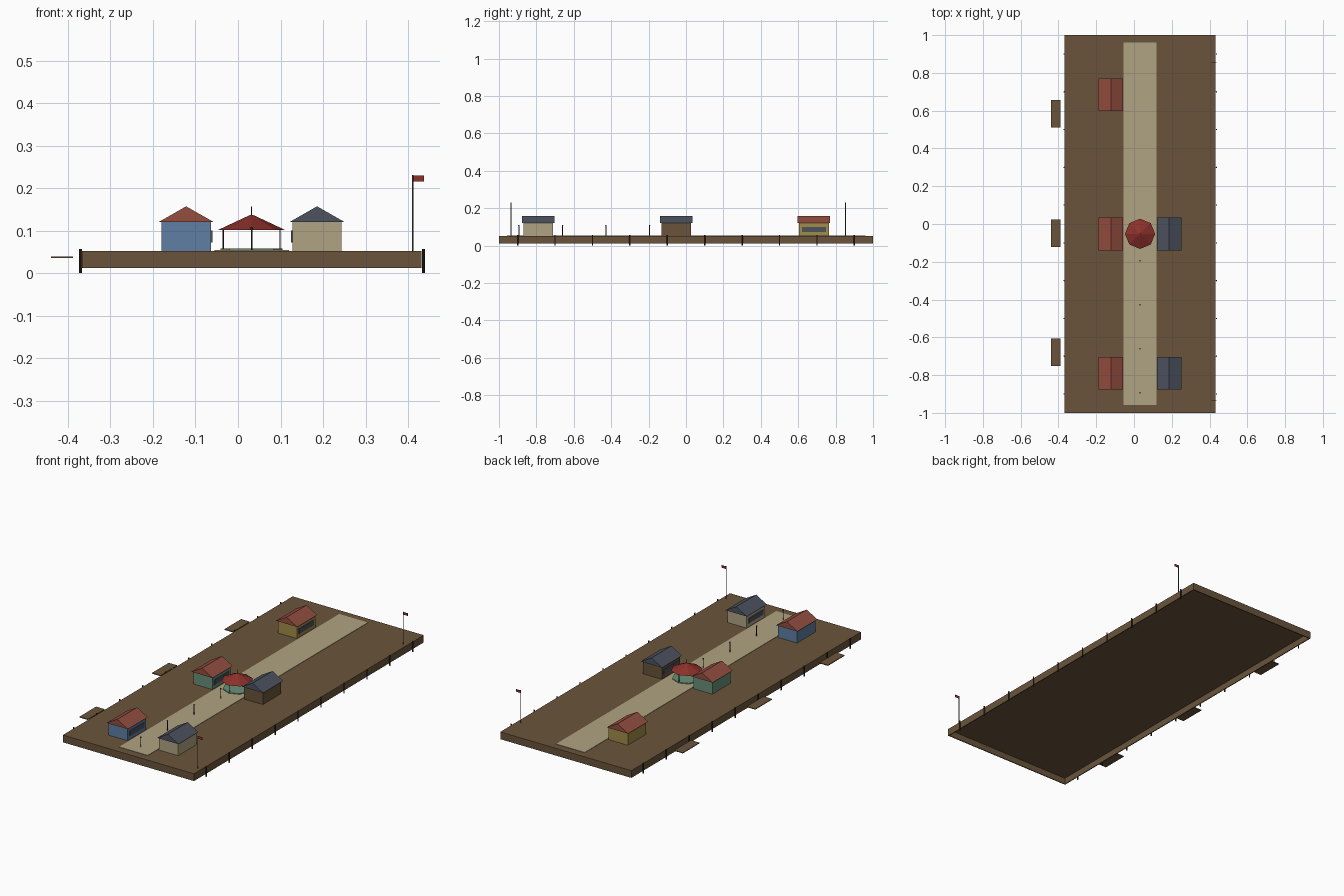
import bpy
import math

cube = bpy.data.objects.get("Cube")
if cube:
    bpy.data.objects.remove(cube, do_unlink=True)


def material(name, hex_code):
    srgb = [int(hex_code[i:i + 2], 16) / 255 for i in (0, 2, 4)]
    colour = [c / 12.92 if c < 0.04 else ((c + 0.055) / 1.055) ** 2.4 for c in srgb] + [1]
    mat = bpy.data.materials.new(name)
    mat.use_nodes = True
    mat.diffuse_color = colour
    mat.node_tree.nodes["Principled BSDF"].inputs["Base Color"].default_value = colour
    return mat


WOOD = material("brown wood", "6A543B")
DARK = material("dark timber", "33271C")
SAND = material("sandy beige", "B0A482")
BLUE = material("blue paint", "5F7FA3")
GREEN = material("green paint", "6A8F78")
YELLOW = material("yellow paint", "A08C48")
TILE = material("terracotta tile", "934D3F")
SLATE = material("slate", "4C525F")
RED = material("deep red", "8C302A")
METAL = material("grey metal", "55554F")


def mesh_object(name, verts, faces, mat):
    mesh = bpy.data.meshes.new(name)
    mesh.from_pydata(verts, [], faces)
    mesh.materials.append(mat)
    obj = bpy.data.objects.new(name, mesh)
    bpy.context.collection.objects.link(obj)
    return obj


def box(name, x, y, z, mat):
    """Box from (low, high) pairs on each axis."""
    verts = [(a, b, c) for a in x for b in y for c in z]
    faces = [(0, 1, 3, 2), (4, 6, 7, 5), (0, 4, 5, 1),
             (2, 3, 7, 6), (0, 2, 6, 4), (1, 5, 7, 3)]
    return mesh_object(name, verts, faces, mat)


def around(centre, half):
    return (centre - half, centre + half)


def cone(name, x, y, z, r_low, r_high, mat, sides=8):
    bpy.ops.mesh.primitive_cone_add(vertices=sides, radius1=r_low, radius2=r_high,
                                    depth=z[1] - z[0], location=(x, y, sum(z) / 2))
    obj = bpy.context.object
    obj.name = name
    obj.data.materials.append(mat)
    return obj


LEFT, RIGHT, FLOOR = -0.367, 0.432, 0.052

# Hollow pier: thin deck with skirt boards around the edge
box("deck", (LEFT, RIGHT), (-1, 1), (0.047, FLOOR), WOOD)
for name, x in (("right_skirt", (LEFT, LEFT + 0.005)), ("left_skirt", (RIGHT - 0.005, RIGHT))):
    box(name, x, (-1, 1), (0.012, 0.047), WOOD)
for name, y in (("front_skirt", (-1, -0.995)), ("back_skirt", (0.995, 1))):
    box(name, (LEFT + 0.005, RIGHT - 0.005), y, (0.012, 0.047), WOOD)
box("walkway", (-0.055, 0.12), (-0.957, 0.96), (FLOOR, 0.054), SAND)

# Mooring posts along both long sides
for i in range(10):
    for x in (LEFT - 0.003, RIGHT + 0.004):
        cone("mooring_post", x, -0.9 + 0.2 * i, (0, 0.057), 0.0035, 0.0035, DARK)

# Small landing stages
for y in (-0.68, -0.048, 0.583):
    box("landing_stage", (-0.44, -0.388), around(y, 0.073), (0.035, 0.039), WOOD)


def house(x, y, wall_mat, roof_mat, facing):
    box("house_walls", around(x, 0.058), around(y, 0.08), (FLOOR, 0.121), wall_mat)
    # Solid gable roof with its ridge along y
    verts = []
    for end in around(y, 0.087):
        verts += [(x - 0.065, end, 0.12), (x + 0.065, end, 0.12), (x, end, 0.157)]
    mesh_object("house_roof", verts,
                [(0, 1, 2), (3, 5, 4), (0, 3, 4, 1), (1, 4, 5, 2), (2, 5, 3, 0)], roof_mat)
    # Long serving window towards the walkway
    box("house_window", around(x + facing * 0.0595, 0.002), around(y, 0.064),
        (0.072, 0.1), SLATE)


for y, wall in ((-0.79, BLUE), (-0.052, GREEN), (0.684, YELLOW)):
    house(-0.122, y, wall, TILE, 1)
for y, wall in ((-0.79, SAND), (-0.052, WOOD)):
    house(0.186, y, wall, SLATE, -1)

# Octagonal bandstand
CX, CY = 0.032, -0.052
cone("bandstand_floor", CX, CY, (FLOOR, 0.058), 0.073, 0.073, GREEN)
for i in range(4):
    a = i * math.pi / 2
    cone("bandstand_post", CX + 0.067 * math.cos(a), CY + 0.067 * math.sin(a),
         (0.058, 0.103), 0.0015, 0.0015, DARK)
cone("bandstand_roof", CX, CY, (0.101, 0.137), 0.08, 0.003, RED)
cone("bandstand_finial", CX, CY, (0.136, 0.157), 0.0015, 0.0008, DARK)

# Lamp posts along the middle of the walkway
for y in (-0.893, -0.66, -0.428, -0.195):
    cone("lamp_post", CX, y, (FLOOR, 0.104), 0.002, 0.002, DARK)
    cone("lamp_head", CX, y, (0.102, 0.109), 0.003, 0.004, METAL)

# Flagpoles
for y in (-0.936, 0.853):
    cone("flagpole", 0.411, y, (FLOOR, 0.231), 0.0017, 0.0017, METAL)
    box("flag", (0.412, 0.438), around(y, 0.0008), (0.216, 0.23), RED)
